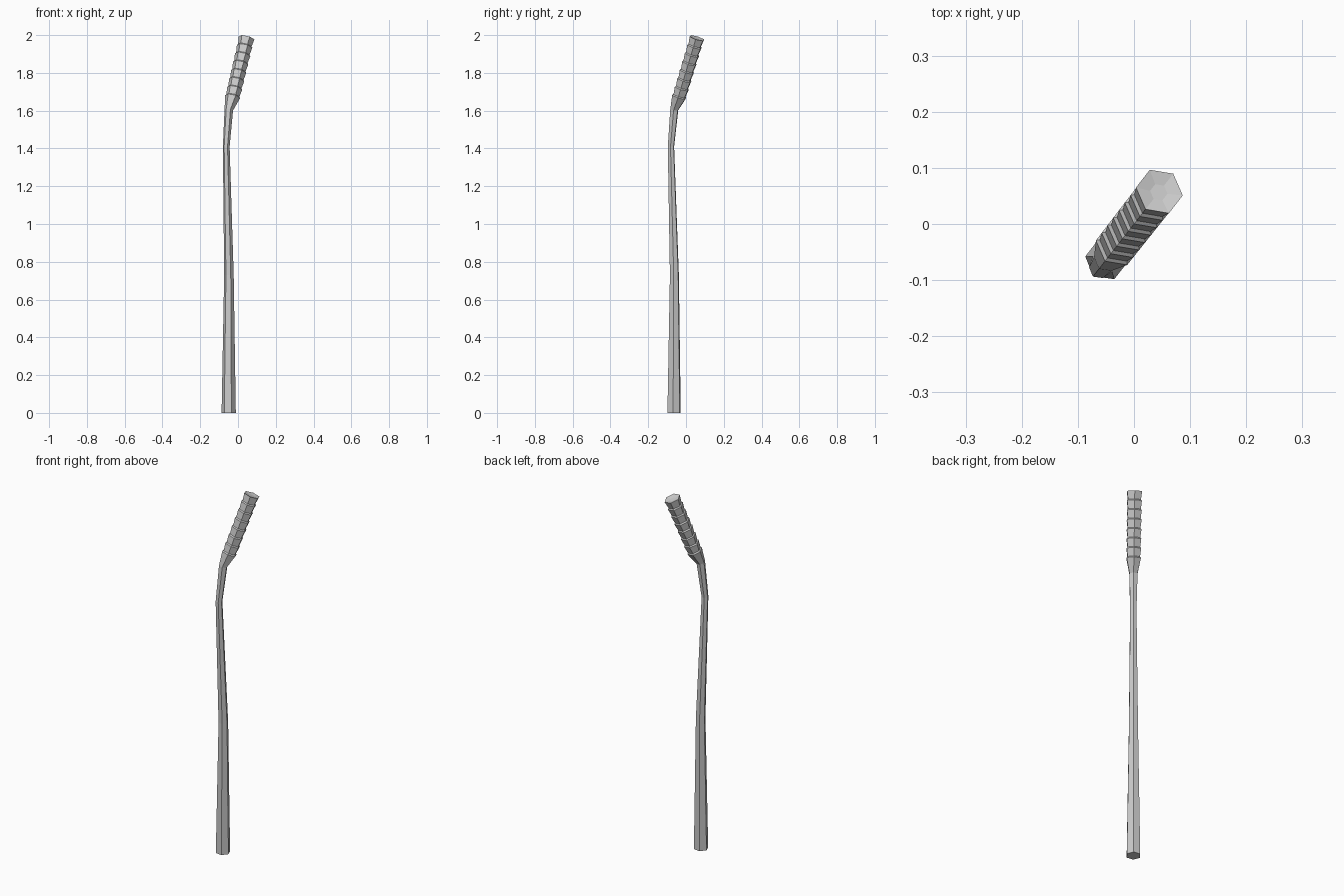
import bpy, bmesh
from math import sin, cos, radians, pi
from mathutils import Vector

if "Cube" in bpy.data.objects:
    bpy.data.objects.remove(bpy.data.objects["Cube"])

BEND = radians(52)              # compass direction of the bend
TILT = radians(21)              # lean of the ribbed head
SIDES = 6
along = Vector((cos(BEND), sin(BEND), 0))
across = Vector((-sin(BEND), cos(BEND), 0))
up = Vector((0, 0, 1))

# Rings: (offset along bend, height, tilt, radius)
rings = [(-0.080, 0.0, 0, 0.038),
         (-0.078, 0.73, 0, 0.0255),
         (-0.101, 1.41, radians(3), 0.018),
         (-0.079, 1.605, radians(15), 0.023)]


def head_ring(depth, radius):
    """Ring on the leaning axis, measured down from the tip."""
    return (0.0735 - depth * sin(TILT), 1.9846 - depth * cos(TILT), TILT, radius)


# Ribbed head: each rib flares upward and steps back in
STEP = 0.0475
for i in range(7, 0, -1):
    r = 0.041 + 0.0002 * (7 - i)
    rings.append(head_ring(i * STEP, r))
    rings.append(head_ring(i * STEP - 0.006, r - 0.0055))
rings.append(head_ring(0, 0.043))
# Shallow dished tip
rings.append(head_ring(0.005, 0.016))

bm = bmesh.new()
loops = []
for s, z, tilt, r in rings:
    centre = along * s + up * z
    lean = along * cos(tilt) - up * sin(tilt)
    loops.append([bm.verts.new(centre + r * (lean * cos(k * 2 * pi / SIDES)
                                             + across * sin(k * 2 * pi / SIDES)))
                  for k in range(SIDES)])
for lo, hi in zip(loops, loops[1:]):
    for k in range(SIDES):
        n = (k + 1) % SIDES
        bm.faces.new((lo[k], lo[n], hi[n], hi[k]))
bm.faces.new(loops[0][::-1])
bm.faces.new(loops[-1])
bmesh.ops.recalc_face_normals(bm, faces=bm.faces)

mesh = bpy.data.meshes.new("bent_trunk")
bm.to_mesh(mesh)
bm.free()
bpy.context.collection.objects.link(bpy.data.objects.new("bent_trunk", mesh))
